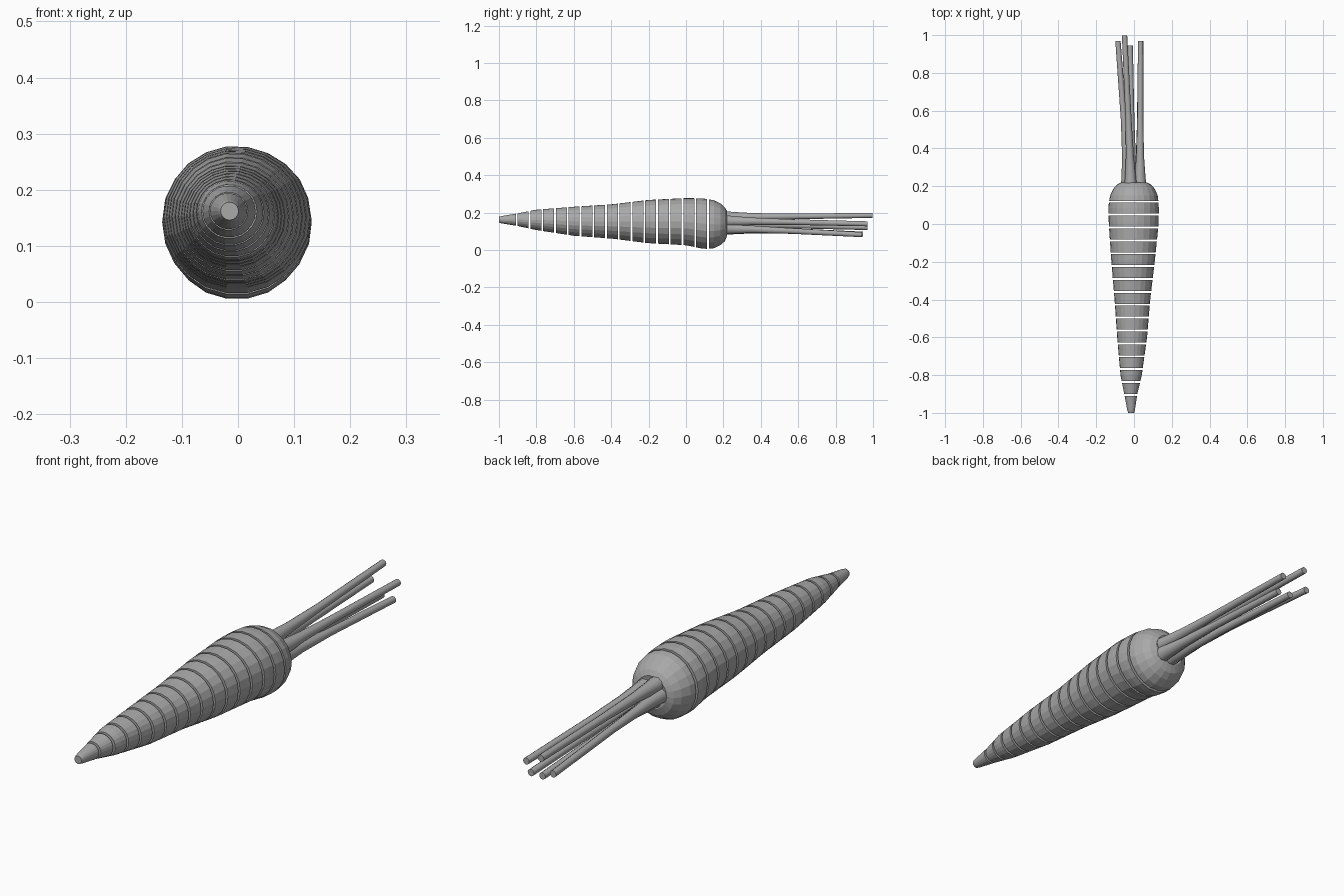
import bpy, bmesh, math, random
from mathutils import Vector

if "Cube" in bpy.data.objects:
    bpy.data.objects.remove(bpy.data.objects["Cube"])

random.seed(4)
grey = bpy.data.materials.new("plain grey")
grey.diffuse_color = (0.40, 0.40, 0.40, 1)
grey.use_nodes = True
grey.node_tree.nodes["Principled BSDF"].inputs["Base Color"].default_value = grey.diffuse_color
SIDES = 22

# Root profile: y, left x, right x, bottom z, top z
PROFILE = [
    (-1.0, -0.031, 0.001, 0.146, 0.178), (-0.985, -0.036, 0.005, 0.142, 0.182),
    (-0.9, -0.052, 0.018, 0.128, 0.196), (-0.8, -0.072, 0.042, 0.106, 0.216),
    (-0.6, -0.090, 0.070, 0.075, 0.232), (-0.4, -0.104, 0.087, 0.060, 0.245),
    (-0.2, -0.121, 0.111, 0.035, 0.269), (0.0, -0.135, 0.132, 0.024, 0.279),
    (0.1, -0.137, 0.133, 0.003, 0.277), (0.15, -0.128, 0.127, 0.008, 0.267),
    (0.185, -0.112, 0.112, 0.025, 0.250), (0.208, -0.092, 0.092, 0.046, 0.228),
    (0.22, -0.068, 0.068, 0.076, 0.207), (0.217, -0.045, 0.045, 0.10, 0.185),
]


def section(y):
    """Interpolated section of the root at y."""
    for a, b in zip(PROFILE, PROFILE[1:]):
        if a[0] <= y <= b[0]:
            t = (y - a[0]) / (b[0] - a[0])
            return tuple(p + (q - p) * t for p, q in zip(a, b))


def loft(name, rings):
    """Closed solid skinned through rings of points."""
    bm = bmesh.new()
    loops = [[bm.verts.new(p) for p in ring] for ring in rings]
    for a, b in zip(loops, loops[1:]):
        for i in range(len(a)):
            j = (i + 1) % len(a)
            bm.faces.new((a[i], a[j], b[j], b[i]))
    bm.faces.new(loops[0])
    bm.faces.new(loops[-1])
    bmesh.ops.recalc_face_normals(bm, faces=bm.faces)
    mesh = bpy.data.meshes.new(name)
    bm.to_mesh(mesh)
    bm.free()
    mesh.materials.append(grey)
    ob = bpy.data.objects.new(name, mesh)
    bpy.context.collection.objects.link(ob)
    return ob


WOBBLE = [random.uniform(0.985, 1.0) for _ in range(SIDES)]


def ring(sec):
    y, x0, x1, z0, z1 = sec
    return [((x0 + x1) / 2 + (x1 - x0) / 2 * w * math.cos(i * math.tau / SIDES),
             y,
             (z0 + z1) / 2 + (z1 - z0) / 2 * w * math.sin(i * math.tau / SIDES))
            for i, w in enumerate(WOBBLE)]


# Root cut into separate slices, with narrow see-through gaps
cuts = [0.118 - 0.0682 * k for k in range(16)]
GAP = 0.005
for k in range(15):
    back, front = cuts[k] - GAP, cuts[k + 1] + GAP
    loft(f"root_slice_{k + 1}",
         [ring(section(y)) for y in (front, (front + back) / 2, back)])
loft("root_tip", [ring(s) for s in PROFILE[:2]] + [ring(section(cuts[-1] - GAP))])
loft("root_crown", [ring(section(cuts[0] + GAP))] + [ring(s) for s in PROFILE[9:]])

# Five leaf stalks: base x, z and end x, y, z
STALKS = [
    (-0.018, 0.176, -0.050, 0.998, 0.185),
    (-0.036, 0.138, -0.085, 0.970, 0.120),
    (0.032, 0.155, 0.035, 0.970, 0.140),
    (0.030, 0.115, 0.035, 0.940, 0.082),
    (-0.010, 0.112, -0.020, 0.945, 0.085),
]
for n, (bx, bz, ex, ey, ez) in enumerate(STALKS):
    rings = []
    for t, r in ((0, 0.034), (0.06, 0.029), (0.2, 0.021), (0.45, 0.016), (1, 0.014)):
        f = t ** 1.3
        c = Vector((bx + (ex - bx) * f, 0.2 + (ey - 0.2) * t, bz + (ez - bz) * f))
        rings.append([c + Vector((r * math.cos(a), 0, r * math.sin(a)))
                      for a in (i * math.tau / 10 for i in range(10))])
    loft(f"leaf_stalk_{n + 1}", rings).data.shade_smooth()
    bpy.context.view_layer.objects.active = bpy.data.objects[f"leaf_stalk_{n + 1}"]
    bpy.ops.object.select_all(action='DESELECT')
    bpy.context.object.select_set(True)
    bpy.ops.object.shade_smooth_by_angle(angle=math.radians(40))
